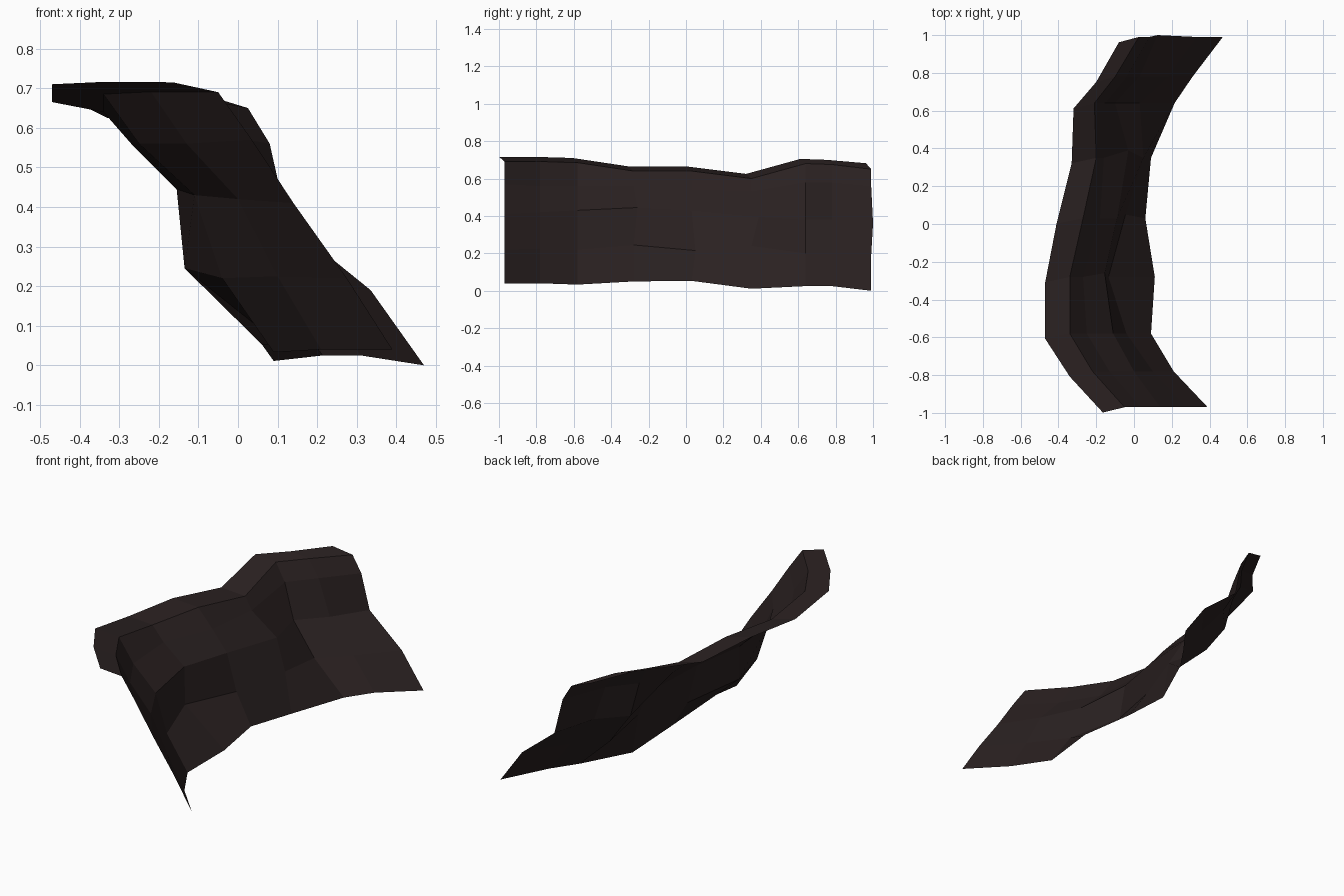
import bpy, bmesh

# dark rock colour
rock = bpy.data.materials.new("dark_rock")
rock.diffuse_color = (0.023, 0.015, 0.015, 1)

# stations along the cliff (y), ledge rim heights and foot heights
Y = [-.97, -.78, -.58, -.28, .03, .35, .64, .78, .99]
RIM = [.715, .716, .71, .665, .665, .625, .705, .70, .682]
FOOT = [.04, .04, .033, .05, .053, .011, .025, .025, 0]

# contour rows from back rim down to foot: x and z at each station, then y shift
rows = [
    ([-.165, -.34, -.47, -.47, -.41, -.33, -.32, -.20, -.08], RIM, -.028),
    ([-.05, -.22, -.34, -.34, -.27, -.20, -.21, -.10, .025],
     [z - .025 for z in RIM[:8]] + [.65], 0),
    ([.035, -.13, -.25, -.27, -.18, -.16, -.155, -.04, .08],
     [.57, .56, .56, .56, .54, .53, .58, .58, .56], 0),
    ([.14, 0, -.11, -.155, -.09, -.03, -.10, .03, .125],
     [.41, .42, .43, .445, .43, .395, .38, .38, .36], 0),
    ([.275, .10, -.04, -.135, -.045, .05, .03, .18, .335],
     [.22, .225, .22, .245, .215, .24, .20, .20, .19], 0),
    ([.39, .21, .09, .11, .06, .09, .215, .31, .47], FOOT, 0),
]
# small sideways shifts of single points: (row, station) -> y shift
bumps = {(3, 5): .04, (3, 3): .02, (4, 4): .02, (3, 8): .01}

# cliff sheet lofted through the contour rows
bm = bmesh.new()
grid = [[bm.verts.new((x, y + dy + bumps.get((r, c), 0), z))
         for c, (x, y, z) in enumerate(zip(xs, Y, zs))]
        for r, (xs, zs, dy) in enumerate(rows)]
for a, b in zip(grid, grid[1:]):
    for i in range(len(Y) - 1):
        bm.faces.new((a[i], b[i], b[i + 1], a[i + 1]))
me = bpy.data.meshes.new("cliff_face")
bm.to_mesh(me)
bm.free()
me.materials.append(rock)
bpy.context.collection.objects.link(bpy.data.objects.new("cliff_face", me))
